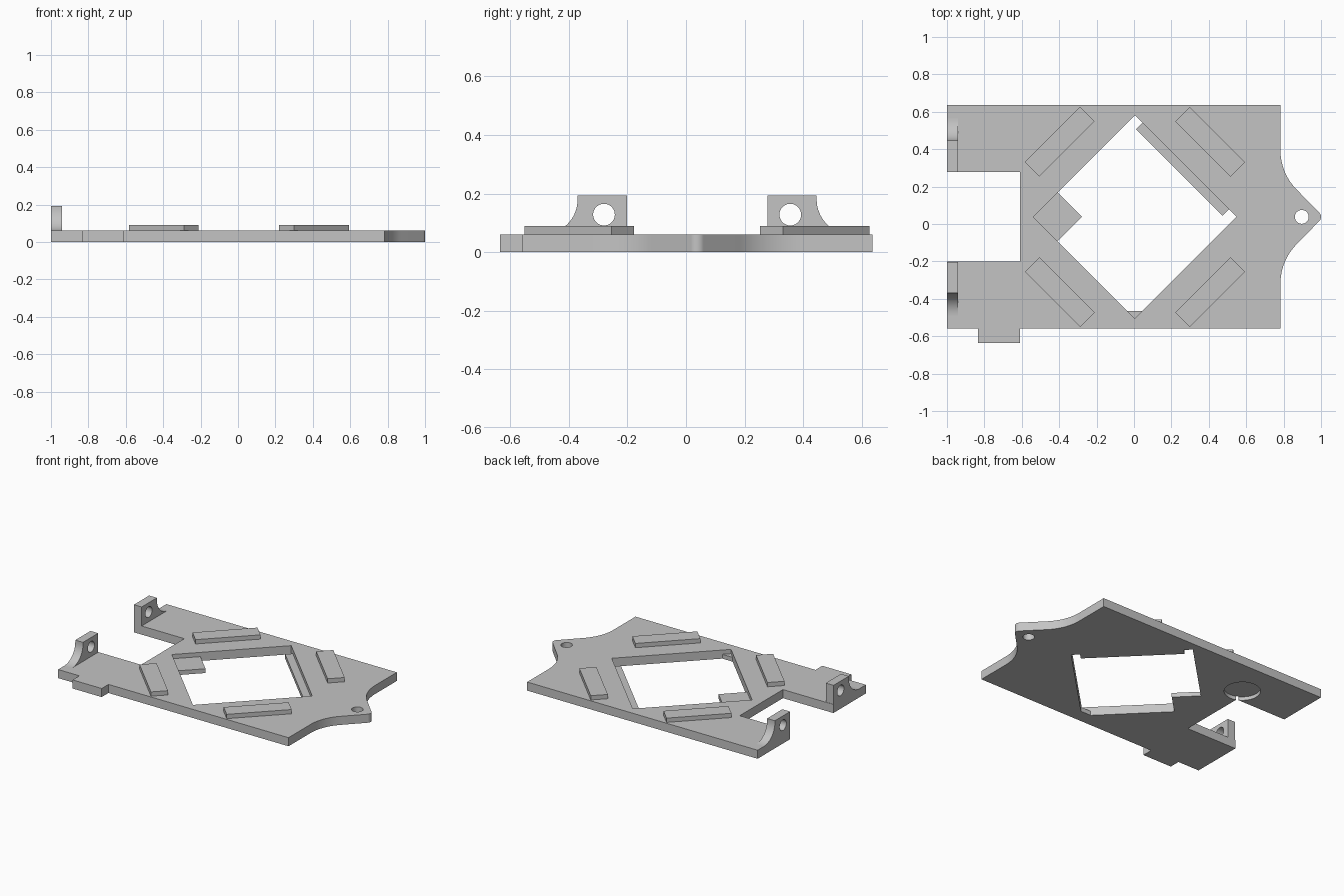
import bpy, bmesh
from math import cos, sin, pi, radians
from mathutils import Matrix

if "Cube" in bpy.data.objects:
    bpy.data.objects.remove(bpy.data.objects["Cube"], do_unlink=True)

grey = bpy.data.materials.new("plain grey")
grey.use_nodes = True
grey.diffuse_color = (0.55, 0.55, 0.55, 1)
grey.node_tree.nodes["Principled BSDF"].inputs["Base Color"].default_value = (0.55, 0.55, 0.55, 1)

CX, CY = 0.005, 0.038        # centre of the diamond opening
PLATE, LEDGE = 0.06, 0.03    # heights


def arc(cx, cy, r, start, end, n=16):
    angles = [radians(start + (end - start) * i / n) for i in range(n + 1)]
    return [(cx + r * cos(a), cy + r * sin(a)) for a in angles]


def circle(cx, cy, r, n=40):
    return arc(cx, cy, r, 0, 360, n)[:-1]


def prism(name, points, low, high, along_x=False):
    """Extrude an outline upwards, or a y-z outline along x."""
    bm = bmesh.new()
    place = (lambda p: (low, p[0], p[1])) if along_x else (lambda p: (p[0], p[1], low))
    face = bm.faces.new([bm.verts.new(place(p)) for p in points])
    new = bmesh.ops.extrude_face_region(bm, geom=[face])["geom"]
    move = (high - low, 0, 0) if along_x else (0, 0, high - low)
    bmesh.ops.translate(bm, vec=move, verts=[v for v in new if isinstance(v, bmesh.types.BMVert)])
    bmesh.ops.recalc_face_normals(bm, faces=bm.faces)
    mesh = bpy.data.meshes.new(name)
    bm.to_mesh(mesh)
    bm.free()
    mesh.materials.append(grey)
    obj = bpy.data.objects.new(name, mesh)
    bpy.context.collection.objects.link(obj)
    return obj


def select(obj):
    bpy.ops.object.select_all(action="DESELECT")
    obj.select_set(True)
    bpy.context.view_layer.objects.active = obj


def cut(obj, cutter):
    mod = obj.modifiers.new("cut", "BOOLEAN")
    mod.operation, mod.solver, mod.object = "DIFFERENCE", "EXACT", cutter
    select(obj)
    bpy.ops.object.modifier_apply(modifier=mod.name)
    bpy.data.objects.remove(cutter, do_unlink=True)


def smooth(obj):
    select(obj)
    bpy.ops.object.shade_smooth_by_angle(angle=radians(30))


# Base plate with side tab, rear notch and a flared, rounded tongue
sweep = 0.3
flare = arc(0.783 + sweep, CY - 0.357, sweep, 180, 135)
tip = arc(0.969, CY, 0.031, -45, 45)
flare_back = [(x, 2 * CY - y) for x, y in reversed(flare)]
outline = ([(-1, -0.56), (-0.835, -0.56), (-0.835, -0.635), (-0.61, -0.635), (-0.61, -0.56),
            (0.783, -0.56)] + flare + tip + flare_back +
           [(0.783, 0.637), (-1, 0.637), (-1, 0.278), (-0.61, 0.278), (-0.61, -0.2), (-1, -0.2)])
plate = prism("base_plate", outline, 0, PLATE)

# Diamond opening, tongue hole and shallow round recess underneath
D = 0.543
diamond = [(CX + D, CY), (CX, CY + D), (CX - D, CY), (CX, CY - D)]
cut(plate, prism("opening_cutter", diamond, -0.1, 0.2))
cut(plate, prism("hole_cutter", circle(0.897, CY, 0.037), -0.1, 0.2))
cut(plate, prism("recess_cutter", circle(-0.57, 0.38, 0.115), -0.1, 0.025))
smooth(plate)

# Low ledges inside the opening
s = 0.13
prism("corner_ledge", [(CX - D, CY), (CX - D + s, CY - s), (CX - D + 2 * s, CY),
                       (CX - D + s, CY + s)], 0, LEDGE)
prism("front_ledge", [(CX, CY - D), (CX + 0.04, CY - D + 0.04), (CX - 0.04, CY - D + 0.04)], 0, LEDGE)
w = 0.035
a, b = (CX + 0.04, CY + D - 0.04), (CX + D - 0.04, CY + 0.04)
prism("side_ledge", [a, (a[0] - w, a[1] - w), (b[0] - w, b[1] - w), b], 0, LEDGE)

# Four raised bars around the opening
for sx, x_name in ((-1, "right"), (1, "left")):
    for sy, y_name in ((-1, "front"), (1, "back")):
        bar = prism(f"{y_name}_{x_name}_bar",
                    [(-0.209, -0.055), (0.209, -0.055), (0.209, 0.055), (-0.209, 0.055)], PLATE, 0.09)
        turn = Matrix.Rotation(-sx * sy * pi / 4, 4, "Z")
        bar.data.transform(Matrix.Translation((CX + sx * 0.402, CY + sy * 0.402, 0)) @ turn)

# Two filleted hinge brackets, each with a pin hole
for side, name in ((1, "back_bracket"), (-1, "front_bracket")):
    profile = [(0.24, PLATE), (0.24, 0.193), (0.408, 0.193)] + arc(0.528, 0.18, 0.12, 180, 270)
    bracket = prism(name, [(CY + side * y, z) for y, z in profile], -1, -0.94, True)
    hole = [(CY + side * y, z) for y, z in circle(0.318, 0.128, 0.037)]
    cut(bracket, prism("pin_cutter", hole, -1.1, -0.8, True))
    smooth(bracket)
